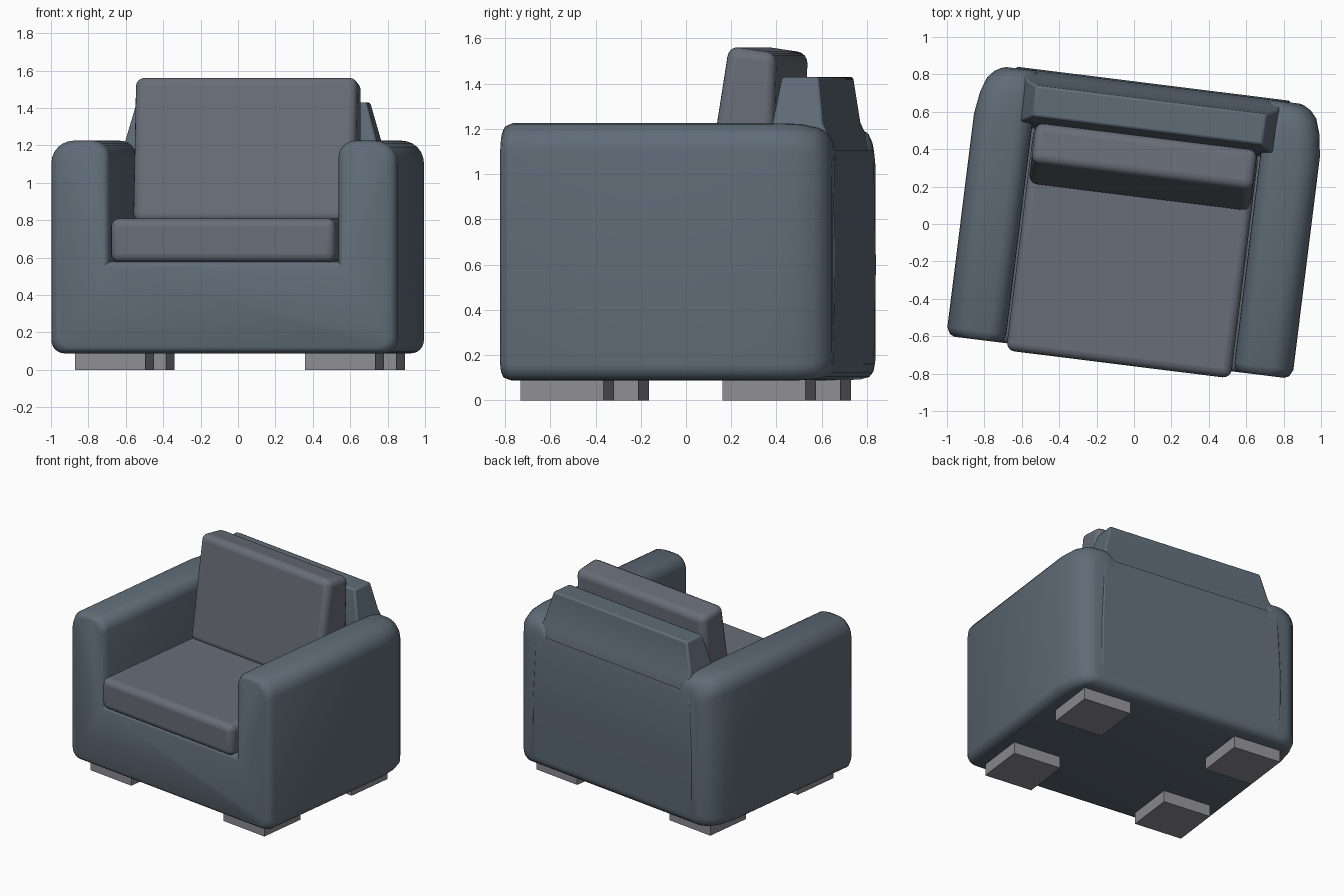
import bpy, bmesh, math
from mathutils import Matrix, Vector

if "Cube" in bpy.data.objects:
    bpy.data.objects.remove(bpy.data.objects["Cube"])

# Whole chair is turned slightly about z
TURN = Matrix.Rotation(math.radians(-7.1), 4, 'Z') @ Matrix.Translation((0.01, 0, 0))

def material(name, rgb):
    m = bpy.data.materials.new(name)
    m.diffuse_color = (*rgb, 1)
    m.use_nodes = True
    m.node_tree.nodes["Principled BSDF"].inputs["Base Color"].default_value = m.diffuse_color
    return m

FABRIC = material("slate_fabric", (0.115, 0.15, 0.185))
SEAT = material("seat_fabric", (0.14, 0.155, 0.185))
FOOT = material("foot_grey", (0.27, 0.265, 0.29))

def finish(name, bm, mat, bevel=0, segments=4):
    bmesh.ops.recalc_face_normals(bm, faces=bm.faces)
    me = bpy.data.meshes.new(name)
    bm.to_mesh(me)
    bm.free()
    ob = bpy.data.objects.new(name, me)
    bpy.context.collection.objects.link(ob)
    me.materials.append(mat)
    ob.matrix_world = TURN
    if bevel:
        b = ob.modifiers.new("bevel", 'BEVEL')
        b.width, b.segments, b.limit_method = bevel, segments, 'ANGLE'
    bpy.context.view_layer.objects.active = ob
    ob.select_set(True)
    bpy.ops.object.shade_smooth_by_angle(angle=math.radians(40))
    ob.select_set(False)
    return ob

def loft(rings):
    bm = bmesh.new()
    loops = [[bm.verts.new(p) for p in r] for r in rings]
    n = len(loops[0])
    for a, b in zip(loops, loops[1:]):
        for i in range(n):
            j = (i + 1) % n
            bm.faces.new((a[i], a[j], b[j], b[i]))
    bm.faces.new(loops[0])
    bm.faces.new(loops[-1])
    return bm

def box(x0, x1, y0, y1, z0, z1):
    return loft([[(x0, y0, z), (x1, y0, z), (x1, y1, z), (x0, y1, z)] for z in (z0, z1)])

def arc(cx, cz, r, a0, a1, n=6):
    angles = [math.radians(a0 + (a1 - a0) * i / n) for i in range(n + 1)]
    return [(cx + r * math.cos(a), cz + r * math.sin(a)) for a in angles]

# Base and arms: U-shaped outline lofted from front to back
def u_ring(y, outer, inner, top, bottom, ledge):
    half = (arc(outer - .07, bottom + .07, .07, -90, 0)
            + arc(outer - .12, top - .12, .12, 0, 90)
            + arc(inner + .09, top - .09, .09, 90, 180)
            + [(inner, ledge)])
    pts = half + [(-x, z) for x, z in reversed(half)]
    return [(x, y, z) for x, z in pts]

# y, outer inset, inner inset, top drop, bottom rise
stations = [(-.717, .045, .03, .035, .03), (-.705, .018, .012, .014, .012),
            (-.67, 0, 0, 0, 0), (.48, 0, 0, 0, 0), (.60, .018, 0, .003, 0),
            (.68, .045, 0, .02, .005), (.72, .08, 0, .045, .015),
            (.74, .115, 0, .08, .035), (.748, .14, 0, .12, .06)]
finish("base_and_arms",
       loft([u_ring(y, .932 - o, .615 + i, 1.225 - t, .088 + b, .58 - i)
             for y, o, i, t, b in stations]), FABRIC)

# Backrest: tapered block rising between the arms
levels = [(.15, .74, .44, .748), (.6, .74, .44, .757), (1.05, .72, .455, .75),
          (1.17, .69, .465, .72), (1.23, .675, .47, .695), (1.43, .62, .505, .67)]
finish("backrest",
       loft([[(-x, y0, z), (x, y0, z), (x, y1, z), (-x, y1, z)] for z, x, y0, y1 in levels]),
       FABRIC, .012, 2)

# Seat cushion
finish("seat_cushion", box(-.605, .605, -.755, .46, .575, .81), SEAT, .045)

# Back cushion: leaning front
prof = [(.14, .79), (.262, 1.567), (.475, 1.535), (.45, .79)]
finish("back_cushion", loft([[(x, y, z) for y, z in prof] for x in (-.597, .597)]), SEAT, .045)

# Feet
for sx, side in ((-1, "left"), (1, "right")):
    for sy, end in ((-1, "front"), (1, "back")):
        x, y = .62 * sx, .45 * sy
        finish(f"{end}_{side}_foot", box(x - .19, x + .19, y - .185, y + .185, 0, .12), FOOT)
